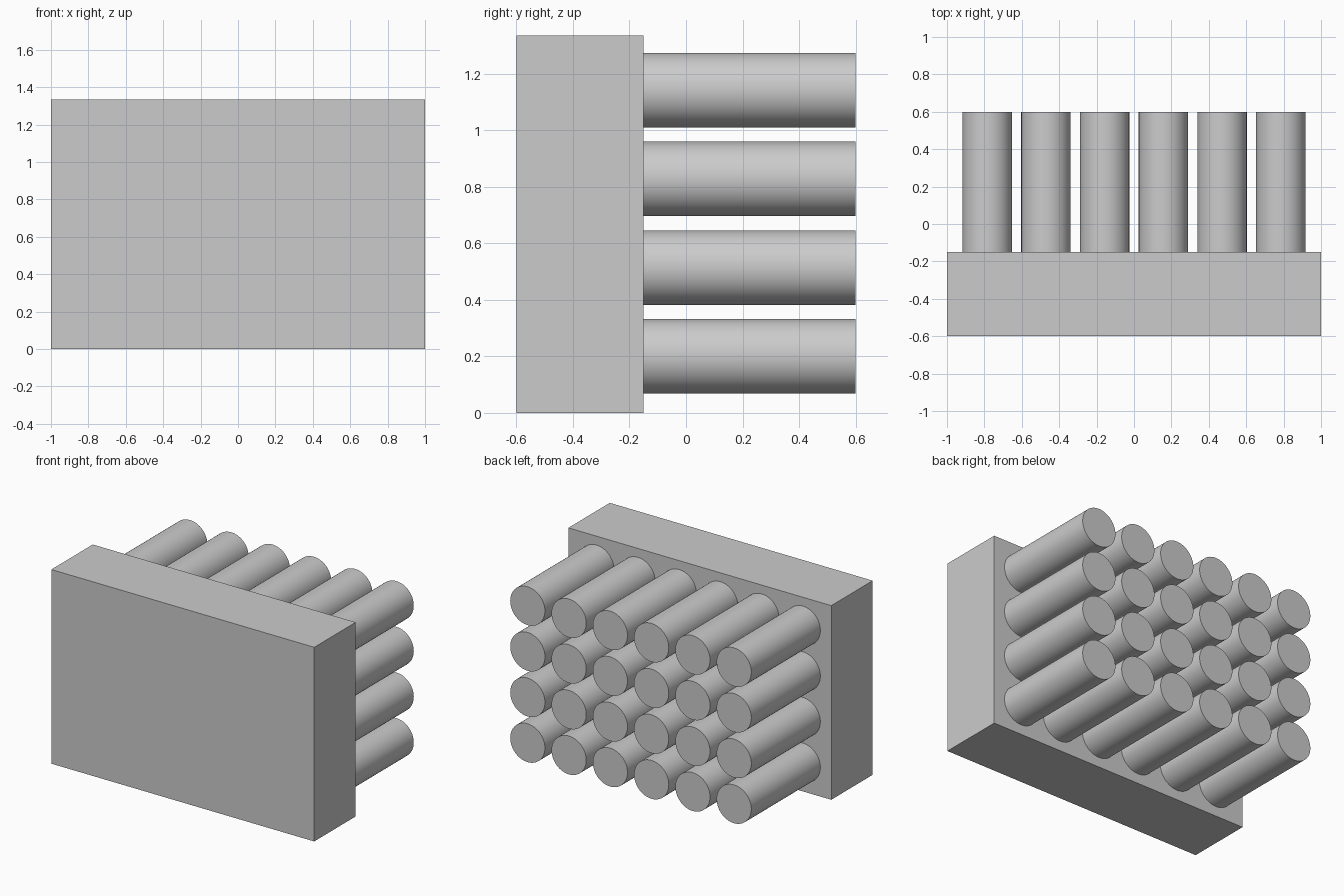
import bpy
import math

cube = bpy.data.objects.get("Cube")
if cube:
    bpy.data.objects.remove(cube, do_unlink=True)

# Single matte grey
grey = bpy.data.materials.new("light grey")
grey.use_nodes = True
colour = (0.6, 0.6, 0.6, 1)
grey.diffuse_color = colour
grey.node_tree.nodes["Principled BSDF"].inputs["Base Color"].default_value = colour

HEIGHT = 1.335
FRONT, FACE, BACK = -0.6, -0.15, 0.6
RADIUS, PITCH = 0.132, 0.314
COLUMNS, ROWS = 6, 4
LOWEST = 0.2

# Rectangular base block
bpy.ops.mesh.primitive_cube_add(size=1, location=(0, (FRONT + FACE) / 2, HEIGHT / 2))
block = bpy.context.object
block.name = "base_block"
block.scale = (2, FACE - FRONT, HEIGHT)
bpy.ops.object.transform_apply(location=False, rotation=False, scale=True)
block.data.materials.append(grey)

# One round peg, lying along y
bpy.ops.mesh.primitive_cylinder_add(vertices=64, radius=RADIUS, depth=BACK - FACE,
                                    rotation=(math.pi / 2, 0, 0))
peg = bpy.context.object
bpy.ops.object.transform_apply(location=False, rotation=True, scale=False)
bpy.ops.object.shade_smooth_by_angle(angle=math.radians(30))
peg.data.materials.append(grey)

# Grid of pegs sharing the same mesh
for row in range(ROWS):
    for column in range(COLUMNS):
        first = row == 0 and column == 0
        part = peg if first else peg.copy()
        if not first:
            bpy.context.collection.objects.link(part)
        part.name = f"peg_row{row + 1}_column{column + 1}"
        part.location = ((column - (COLUMNS - 1) / 2) * PITCH,
                         (FACE + BACK) / 2,
                         LOWEST + row * PITCH)
